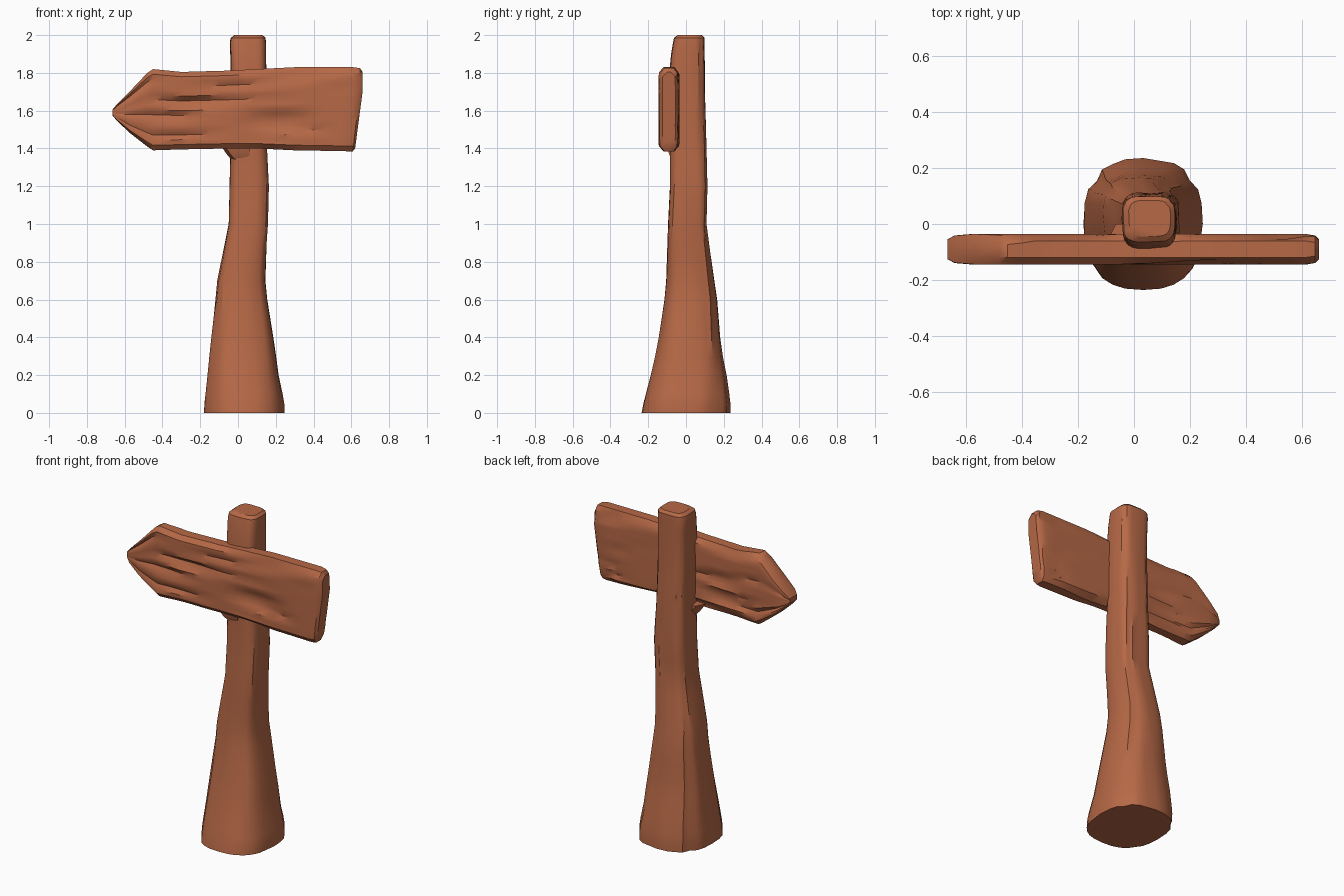
import bpy
import bmesh
import math
from mathutils import Vector, noise

cube = bpy.data.objects.get("Cube")
if cube:
    bpy.data.objects.remove(cube, do_unlink=True)

wood = bpy.data.materials.new("warm brown wood")
wood.use_nodes = True
colour = (0.47, 0.14, 0.062, 1)
wood.diffuse_color = colour
wood.node_tree.nodes["Principled BSDF"].inputs["Base Color"].default_value = colour


def loft(name, rings, angle=35):
    """Skin a list of equal-length point rings and cap both ends."""
    bm = bmesh.new()
    loops = [[bm.verts.new(p) for p in ring] for ring in rings]
    count = len(loops[0])
    for a, b in zip(loops, loops[1:]):
        for i in range(count):
            j = (i + 1) % count
            bm.faces.new((a[i], a[j], b[j], b[i]))
    bm.faces.new(loops[0][::-1])
    bm.faces.new(loops[-1])
    bmesh.ops.recalc_face_normals(bm, faces=bm.faces)
    mesh = bpy.data.meshes.new(name)
    bm.to_mesh(mesh)
    bm.free()
    mesh.materials.append(wood)
    obj = bpy.data.objects.new(name, mesh)
    bpy.context.collection.objects.link(obj)
    bpy.ops.object.select_all(action="DESELECT")
    obj.select_set(True)
    bpy.context.view_layer.objects.active = obj
    bpy.ops.object.shade_smooth_by_angle(angle=math.radians(angle))
    return obj


def interpolate(table, t):
    """Values at t in a table of (key, value, ...) rows."""
    for lo, hi in zip(table, table[1:]):
        if t <= hi[0]:
            f = max(0, (t - lo[0]) / (hi[0] - lo[0]))
            return [a + (b - a) * f for a, b in zip(lo[1:], hi[1:])]
    return table[-1][1:]


# Post: height, then x and y limits of a rounded square section
POST = [
    (0, -.18, .245, -.235, .235), (.06, -.18, .245, -.225, .235),
    (.2, -.165, .215, -.19, .215), (.35, -.15, .195, -.155, .185),
    (.6, -.12, .155, -.115, .165), (.7, -.11, .145, -.105, .15),
    (.85, -.08, .15, -.1, .13), (1, -.05, .16, -.095, .11),
    (1.2, -.045, .165, -.085, .115), (1.4, -.04, .155, -.085, .11),
    (1.7, -.04, .15, -.09, .1), (1.84, -.04, .15, -.09, .1),
    (1.96, -.045, .148, -.07, .1), (1.985, -.04, .146, -.065, .1),
    (2, -.02, .13, -.045, .085),
]
SIDES = 28
heights = [.1 * i for i in range(20)] + [.05, 1.96, 1.985, 2]
post_rings = []
for z in sorted(heights):
    x0, x1, y0, y1 = interpolate(POST, z)
    power = .8 - .25 * min(1, z)
    ring = []
    for i in range(SIDES):
        a = math.tau * i / SIDES
        c, s = math.cos(a), math.sin(a)
        # Long vertical creases, always cut inward
        crease = max(0, noise.noise(Vector((c * 4, s * 4, z * 1.3))))
        r = 1 - .13 * crease
        x = (x0 + x1) / 2 + (x1 - x0) / 2 * r * math.copysign(abs(c) ** power, c)
        y = (y0 + y1) / 2 + (y1 - y0) / 2 * r * math.copysign(abs(s) ** power, s)
        ring.append((x, y, z))
    post_rings.append(ring)
loft("post", post_rings)

# Arrow board: x, bottom, top, edge thinning
BOARD = [
    (-.665, 1.575, 1.605, .02), (-.64, 1.545, 1.635, .006),
    (-.57, 1.48, 1.705, 0), (-.48, 1.41, 1.8, 0), (-.45, 1.39, 1.82, 0),
    (-.3, 1.395, 1.805, 0), (-.05, 1.4, 1.812, 0), (.1, 1.4, 1.82, 0),
    (.3, 1.39, 1.83, 0), (.61, 1.385, 1.83, 0), (.645, 1.385, 1.825, .006),
    (.66, 1.4, 1.805, .02),
]
FRONT, BACK, ROWS = -.145, -.035, 16
stations = sorted({row[0] for row in BOARD} | {round(-.4 + .05 * i, 3) for i in range(20)})


def board_point(x, row, side):
    bottom, top, thin = interpolate(BOARD, x)
    f = row / ROWS
    # Rounded long edges
    edge = min(f, 1 - f)
    inset = thin + .025 * max(0, 1 - edge / .07) ** 1.5
    # Grain grooves running along the board
    grain = noise.noise(Vector((x * 2.2, f * 9 + .6 * x, side * 5)))
    inset += .045 * max(0, grain - .08) * min(1, (.68 - abs(x)) * 8)
    y = FRONT + inset if side > 0 else BACK - inset
    # The square end leans inward toward the bottom
    lean = max(0, (x - .45) / .21)
    shift = .04 * lean * max(0, .75 - f) / .75
    return (x - shift, y, bottom + (top - bottom) * f)


board_rings = []
for x in stations:
    front = [board_point(x, r, 1) for r in range(ROWS + 1)]
    back = [board_point(x, r, -1) for r in range(ROWS, -1, -1)]
    board_rings.append(front + back)
loft("arrow_board", board_rings)

# Small splinter of post wood under the board
splinter_rings = []
for z, x0, y0 in ((1.34, -.035, -.075), (1.37, -.06, -.09), (1.42, -.095, -.1)):
    splinter_rings.append([(x0, y0 + .04, z), (x0 + .02, y0, z),
                           (.06, y0, z), (.06, 0, z), (x0 + .03, 0, z)])
loft("post_splinter", splinter_rings)
